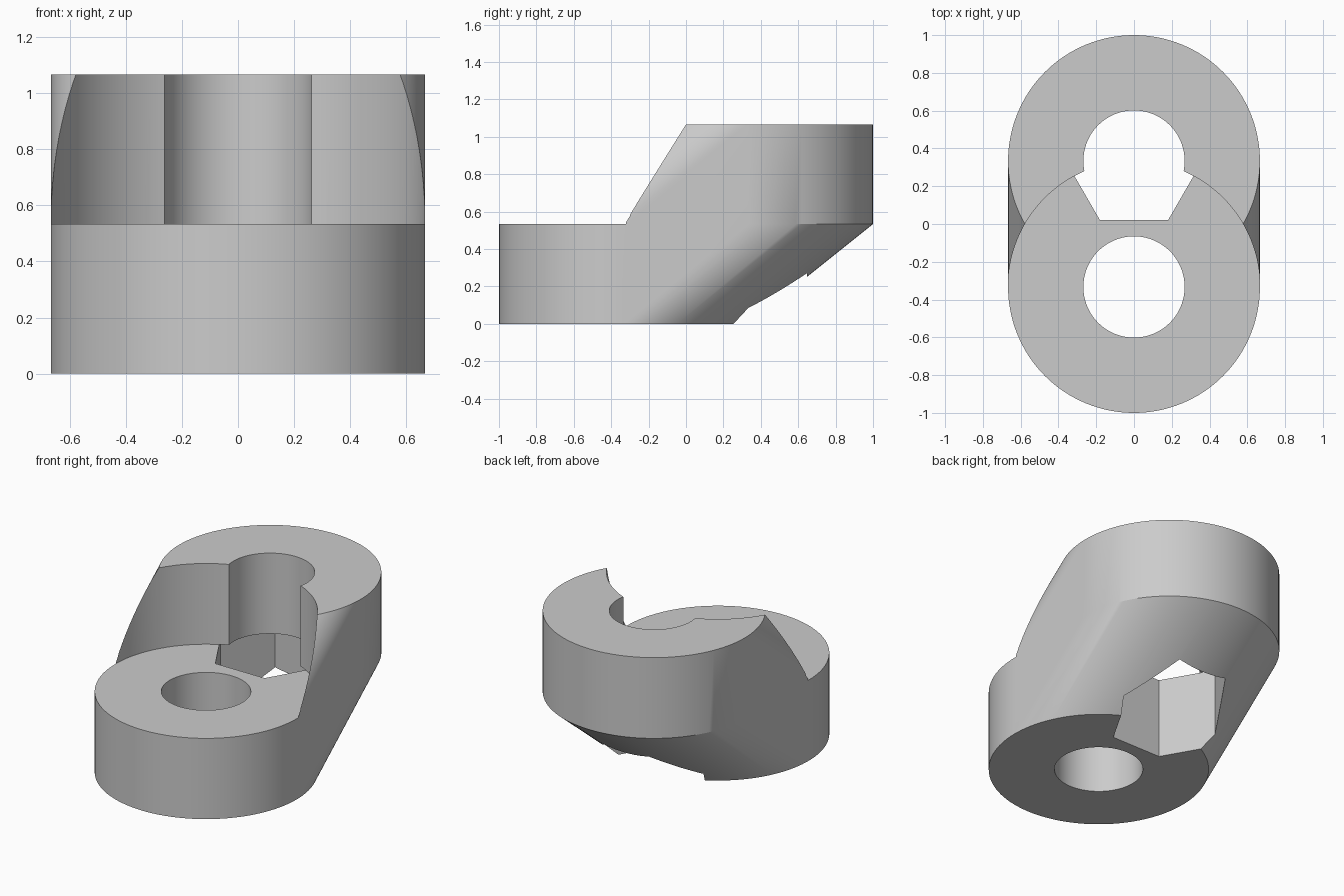
import bpy, bmesh, math

cube = bpy.data.objects.get("Cube")
if cube:
    bpy.data.objects.remove(cube, do_unlink=True)

R = 2 / 3            # ring radius
C = 1 / 3            # ring centres lie at y = -C and y = +C
H = 8 / 15           # height of one ring
HOLE = 0.268
HEX = 0.361          # corner radius of the nut pocket
SEG = 128

grey = bpy.data.materials.new("light grey")
grey.use_nodes = True
grey.diffuse_color = (0.6, 0.6, 0.6, 1)
grey.node_tree.nodes["Principled BSDF"].inputs["Base Color"].default_value = (0.6, 0.6, 0.6, 1)


def circle(bm, r, y, z, n):
    angles = [2 * math.pi * i / n for i in range(n)]
    return [bm.verts.new((r * math.cos(a), y + r * math.sin(a), z)) for a in angles]


def finish(bm, name):
    bmesh.ops.recalc_face_normals(bm, faces=bm.faces)
    mesh = bpy.data.meshes.new(name)
    bm.to_mesh(mesh)
    bm.free()
    obj = bpy.data.objects.new(name, mesh)
    bpy.context.collection.objects.link(obj)
    return obj


def prism(name, r, y, z0, z1, n=SEG):
    bm = bmesh.new()
    low, high = circle(bm, r, y, z0, n), circle(bm, r, y, z1, n)
    bm.faces.new(low)
    bm.faces.new(high)
    for i in range(n):
        j = (i + 1) % n
        bm.faces.new((low[i], low[j], high[j], high[i]))
    return finish(bm, name)


# Solid body: skin stretched around a low front ring and a high back ring
bm = bmesh.new()
for y, z in ((-C, 0), (-C, H), (C, H), (C, 2 * H)):
    circle(bm, R, y, z, SEG)
bmesh.ops.convex_hull(bm, input=bm.verts[:])
bmesh.ops.delete(bm, geom=[v for v in bm.verts if not v.link_faces], context='VERTS')
bmesh.ops.dissolve_limit(bm, angle_limit=0.001, verts=bm.verts[:], edges=bm.edges[:])
body = finish(bm, "offset_bracket")
body.data.materials.append(grey)

# Step above the front ring, nut pocket and the two bolt holes
cutters = [
    prism("step_cutter", R * 1.0005, -C, H, 2 * H + 0.2),
    prism("nut_pocket_cutter", HEX, C, -0.2, H + 0.001, 6),
    prism("back_hole_cutter", HOLE, C, H - 0.05, 2 * H + 0.3),
    prism("front_hole_cutter", HOLE, -C, -0.2, H + 0.2),
]
bpy.ops.object.select_all(action='DESELECT')
body.select_set(True)
bpy.context.view_layer.objects.active = body
for cutter in cutters:
    cutter.hide_render = True
    mod = body.modifiers.new(cutter.name, 'BOOLEAN')
    mod.operation = 'DIFFERENCE'
    mod.solver = 'EXACT'
    mod.object = cutter
    bpy.ops.object.modifier_apply(modifier=mod.name)
    bpy.data.objects.remove(cutter, do_unlink=True)

bpy.ops.object.shade_smooth_by_angle(angle=math.radians(25))
